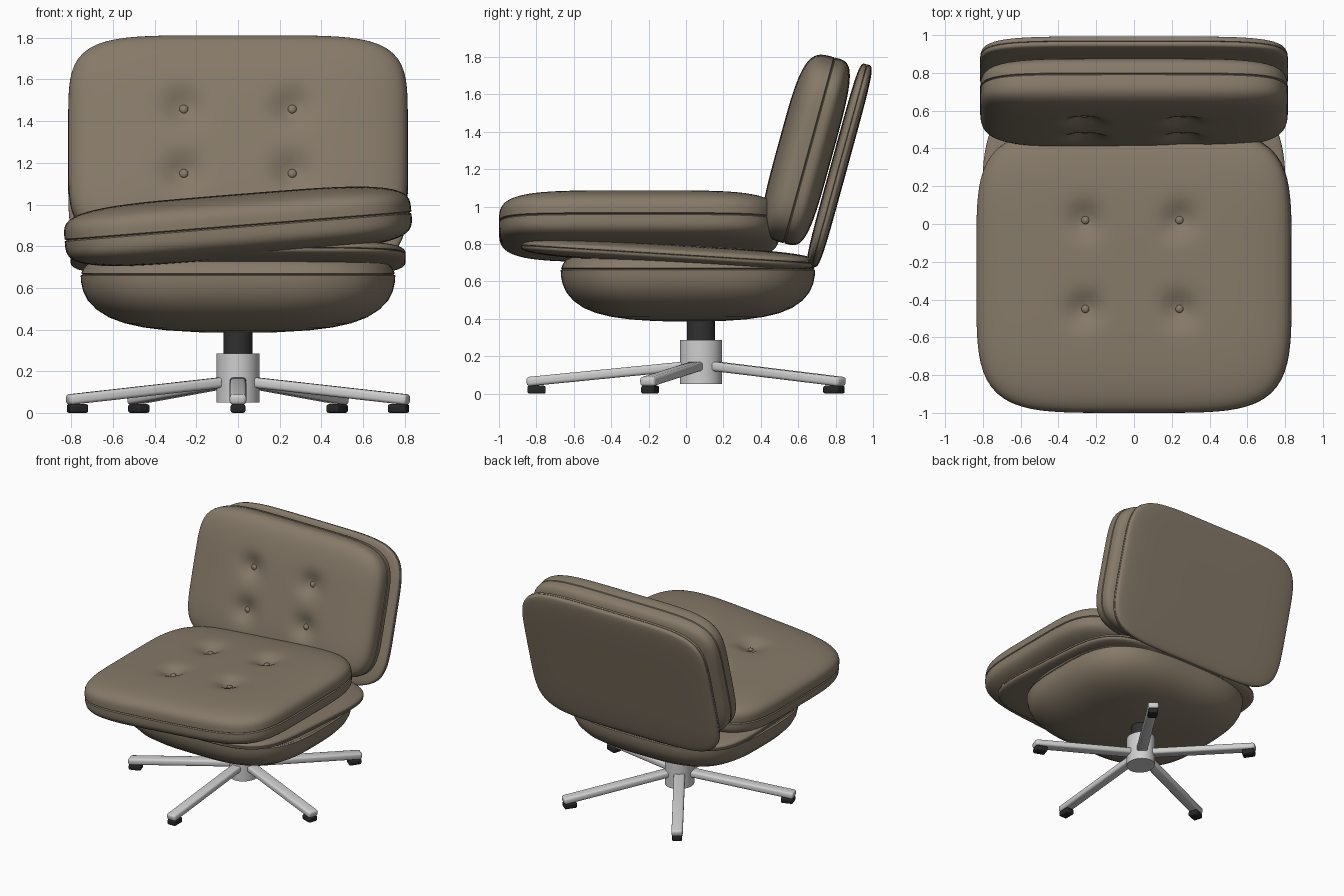
import bpy, bmesh, math
from mathutils import Matrix, Vector

if "Cube" in bpy.data.objects:
    bpy.data.objects.remove(bpy.data.objects["Cube"])


def material(name, col):
    m = bpy.data.materials.new(name)
    m.diffuse_color = (*col, 1)
    m.use_nodes = True
    m.node_tree.nodes["Principled BSDF"].inputs["Base Color"].default_value = m.diffuse_color
    return m


LEATHER = material("brown leather", (0.24, 0.195, 0.14))
METAL = material("light metal", (0.62, 0.62, 0.62))
DARK = material("dark post", (0.03, 0.03, 0.03))
RUBBER = material("black rubber", (0.02, 0.02, 0.02))


def T(x, y, z):
    return Matrix.Translation((x, y, z))


def R(deg, axis):
    return Matrix.Rotation(math.radians(deg), 4, axis)


def finish(name, bm, mat, matrix, angle=40):
    bm.transform(matrix)
    bmesh.ops.recalc_face_normals(bm, faces=bm.faces)
    me = bpy.data.meshes.new(name)
    bm.to_mesh(me)
    bm.free()
    me.materials.append(mat)
    me.shade_smooth()
    me.set_sharp_from_angle(angle=math.radians(angle))
    ob = bpy.data.objects.new(name, me)
    bpy.context.collection.objects.link(ob)
    return ob


def superpoint(t, n):
    c, s = math.cos(t), math.sin(t)
    r = (abs(c) ** n + abs(s) ** n) ** (-1 / n)
    return r * c, r * s


def loft(rings, hx, hy, n, bump=None, seg=128):
    """Stack rounded-rectangle rings (scale, z), closed at both ends."""
    bm = bmesh.new()
    outline = [superpoint(2 * math.pi * i / seg, n) for i in range(seg)]

    def vert(x, y, z):
        return bm.verts.new((x, y, z - (bump(x, y, z) if bump else 0)))
    loops = [[vert(hx * s * x, hy * s * y, z) for x, y in outline] for s, z in rings]
    for a, b in zip(loops, loops[1:]):
        for i in range(seg):
            j = (i + 1) % seg
            bm.faces.new((a[i], a[j], b[j], b[i]))
    for lp, (s, z) in ((loops[0], rings[0]), (loops[-1], rings[-1])):
        c = vert(0, 0, z)
        for i in range(seg):
            bm.faces.new((c, lp[i], lp[(i + 1) % seg]))
    return bm


def cushion(name, hx, hy, top, bot, n, prof, matrix, tufts=()):
    """Pillow with a stitched groove around its edge and optional button tufts."""
    steps = 40
    half = [0.035] + [math.pi / 2 * k / steps for k in range(2, steps)]
    rings = []
    for ph in [-p for p in reversed(half)] + [0] + half:
        s, z = superpoint(ph, prof)
        if ph == 0:
            s -= 0.012
        rings.append((s, z * (top if z > 0 else bot)))

    def bump(x, y, z):
        if z < top * 0.5:
            return 0
        return sum(0.05 * math.exp(-((x - a) ** 2 + (y - b) ** 2) / (2 * 0.06 ** 2)) for a, b in tufts)
    finish(name, loft(rings, hx, hy, n, bump), LEATHER, matrix)
    for k, (a, b) in enumerate(tufts):
        bm = bmesh.new()
        bmesh.ops.create_uvsphere(bm, u_segments=16, v_segments=10, radius=0.022)
        finish(f"{name}_button_{k + 1}", bm, LEATHER,
               matrix @ T(a, b, top - 0.05) @ Matrix.Diagonal((1, 1, 0.7, 1)))


# Upholstery
cushion("seat_cushion", 0.835, 0.75, 0.155, 0.155, 4.8, 4,
        T(0, -0.25, 0.895) @ R(-4.6, 'Y'),
        [(x, y) for x in (-0.25, 0.25) for y in (0.27, -0.2)])
cushion("seat_shell", 0.805, 0.79, 0.055, 0.055, 4.8, 3.5,
        T(0, -0.095, 0.745) @ R(-3.5, 'X'))
cushion("back_cushion", 0.815, 0.515, 0.17, 0.125, 5.3, 4,
        T(0, 0.66, 1.30) @ R(74.7, 'X'),
        [(x, y) for x in (-0.26, 0.26) for y in (0.13, -0.19)])
cushion("back_shell", 0.815, 0.56, 0.045, 0.045, 5.3, 5,
        T(0, 0.82, 1.22) @ R(74.7, 'X'))

# Padded bowl under the seat
bowl = [(0.02, 0.385), (0.25, 0.387), (0.45, 0.396), (0.6, 0.41), (0.72, 0.43), (0.82, 0.458),
        (0.9, 0.496), (0.955, 0.54), (0.985, 0.585), (0.998, 0.63), (1, 0.66), (0.988, 0.665),
        (0.997, 0.67), (0.98, 0.695), (0.955, 0.72), (0.9, 0.735), (0.02, 0.735)]
finish("seat_bowl", loft(bowl, 0.755, 0.68, 3.2), LEATHER, T(0, 0.01, 0))

# Swivel base, slightly longer front to back
BASE = T(0, 0.08, 0) @ Matrix.Diagonal((1, 1.085, 1, 1))


def cylinder(name, r, z0, z1, mat):
    bm = bmesh.new()
    bmesh.ops.create_cone(bm, cap_ends=True, segments=48, radius1=r, radius2=r, depth=z1 - z0)
    finish(name, bm, mat, BASE @ T(0, 0, (z0 + z1) / 2))


def box(name, size, bevel, mat, matrix):
    bm = bmesh.new()
    bmesh.ops.create_cube(bm, size=1)
    bmesh.ops.scale(bm, vec=Vector(size), verts=bm.verts)
    bmesh.ops.bevel(bm, geom=bm.edges[:], offset=bevel, segments=3, profile=0.5, affect='EDGES')
    finish(name, bm, mat, matrix)


cylinder("post", 0.07, 0.25, 0.42, DARK)
cylinder("hub", 0.104, 0.05, 0.285, METAL)
for k in range(5):
    spin = BASE @ R(-90 + 72 * k, 'Z')
    box(f"leg_{k + 1}", (0.79, 0.08, 0.05), 0.016, METAL, spin @ T(0.467, 0, 0.105) @ R(6.1, 'Y'))
    box(f"foot_pad_{k + 1}", (0.09, 0.07, 0.042), 0.01, RUBBER, spin @ T(0.81, 0, 0.021))
